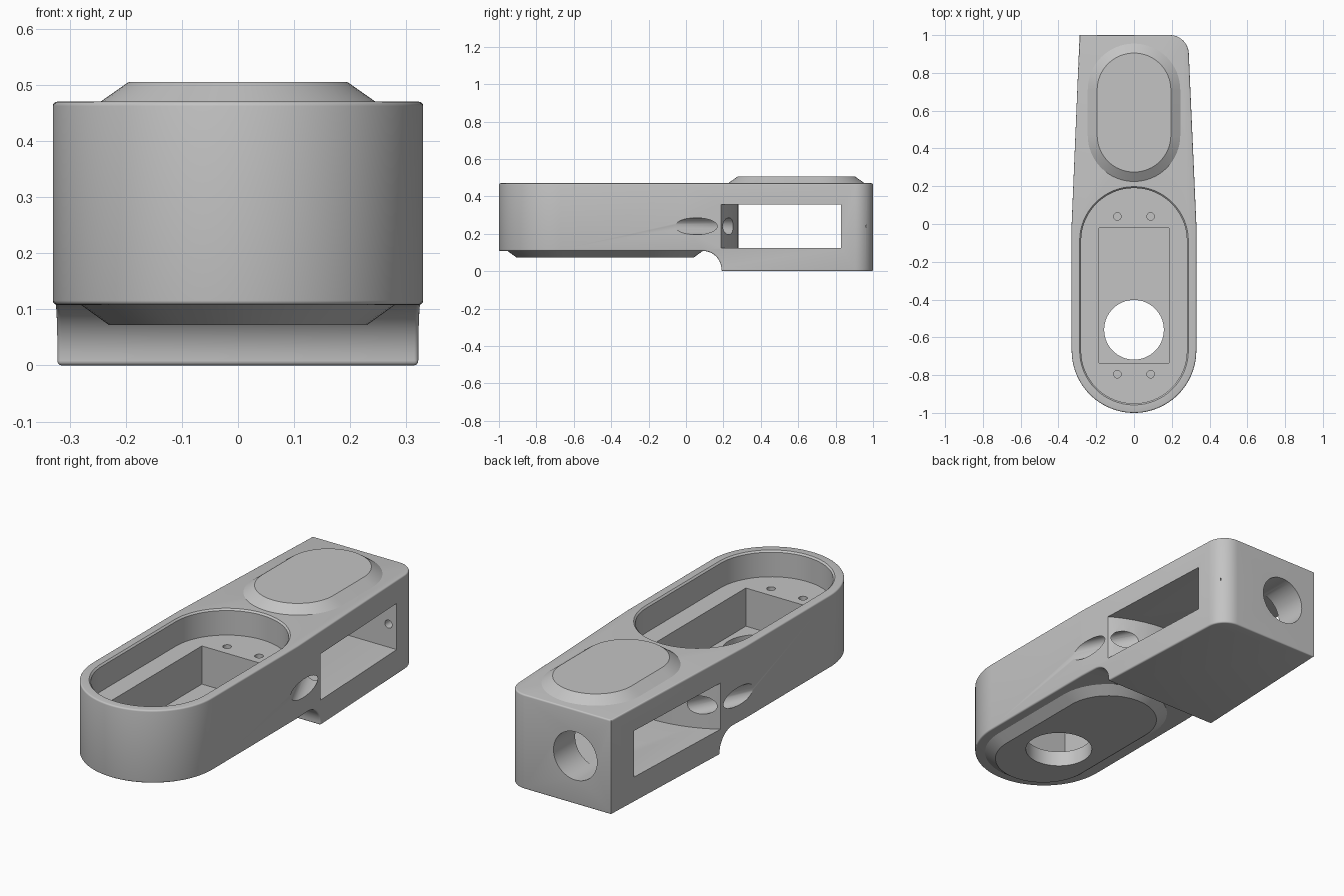
import bpy, bmesh
from math import pi, sin, cos, sqrt
from mathutils import Matrix, Vector

old = bpy.data.objects.get("Cube")
if old:
    bpy.data.objects.remove(old)

grey = bpy.data.materials.new("matte_grey")
grey.use_nodes = True
grey.diffuse_color = (0.55, 0.55, 0.55, 1)
grey.node_tree.nodes["Principled BSDF"].inputs["Base Color"].default_value = (0.55, 0.55, 0.55, 1)


def finish(name, bm):
    bmesh.ops.recalc_face_normals(bm, faces=bm.faces)
    mesh = bpy.data.meshes.new(name)
    bm.to_mesh(mesh)
    bm.free()
    mesh.materials.append(grey)
    ob = bpy.data.objects.new(name, mesh)
    bpy.context.collection.objects.link(ob)
    return ob


def arc(cx, cy, r, a0, a1, n):
    return [(cx + r * cos(a0 + (a1 - a0) * i / n), cy + r * sin(a0 + (a1 - a0) * i / n))
            for i in range(n + 1)]


def loft(name, rings):
    """Solid skinned through rings of equal point count."""
    bm = bmesh.new()
    loops = [[bm.verts.new(p) for p in ring] for ring in rings]
    n = len(loops[0])
    for a, b in zip(loops, loops[1:]):
        for i in range(n):
            j = (i + 1) % n
            bm.faces.new((a[i], a[j], b[j], b[i]))
    bm.faces.new(loops[0])
    bm.faces.new(loops[-1])
    return finish(name, bm)


def prism(name, outline, z0, z1):
    return loft(name, [[(x, y, z) for x, y in outline] for z in (z0, z1)])


def capsule(name, y0, y1, layers):
    """Stadium-shaped solid; layers are (radius, height)."""
    return loft(name, [[(x, y, z) for x, y in arc(0, y0, r, pi, 2 * pi, 32) + arc(0, y1, r, 0, pi, 32)]
                       for r, z in layers])


def rod(name, start, end, r, sides=32):
    a, b = Vector(start), Vector(end)
    turn = (b - a).to_track_quat('Z', 'Y').to_matrix().to_4x4()
    bm = bmesh.new()
    bmesh.ops.create_cone(bm, cap_ends=True, segments=sides, radius1=r, radius2=r,
                          depth=(b - a).length, matrix=Matrix.Translation((a + b) / 2) @ turn)
    return finish(name, bm)


def cut(ob, cutters):
    bpy.context.view_layer.objects.active = ob
    for c in cutters:
        mod = ob.modifiers.new("cut", 'BOOLEAN')
        mod.operation = 'DIFFERENCE'
        mod.solver = 'EXACT'
        mod.object = c
        bpy.ops.object.modifier_apply(modifier=mod.name)


def discard(cutters):
    for c in cutters:
        bpy.data.objects.remove(c)


# Housing: round front, tapered rear, one rounded rear corner
outline = (arc(0, -0.67, 0.33, pi, 2 * pi, 48) + [(0.33, 0)]
           + arc(0.19, 0.9, 0.1, 0.04, pi / 2, 12) + [(-0.288, 1), (-0.33, 0)])
housing = prism("housing", outline, 0, 0.47)

# Raised front underside, curving down to the rear block
side = [(-1.2, -0.1), (-1.2, 0.108)] + arc(0.09, 0.008, 0.1, pi / 2, 0, 10) + [(0.19, -0.1)]
underside = loft("underside_cutter", [[(x, y, z) for y, z in side] for x in (-0.6, 0.6)])
cut(housing, [underside])
discard([underside])

# Soften the outer edges, leaving the upright rear corner sharp
bm = bmesh.new()
bm.from_mesh(housing.data)
bmesh.ops.remove_doubles(bm, verts=bm.verts, dist=0.0005)
edges = [e for e in bm.edges if e.is_manifold and e.calc_face_angle_signed() > 0.7
         and not (abs(e.verts[0].co.z - e.verts[1].co.z) > 0.1 and e.verts[0].co.y > 0.9)]
bmesh.ops.bevel(bm, geom=edges, offset=0.014, offset_type='OFFSET', segments=4,
                profile=0.5, affect='EDGES', clamp_overlap=True)
bm.to_mesh(housing.data)
bm.free()

# Pads above the rear and below the front
top_pad = capsule("top_pad", 0.47, 0.71, [(0.245, 0.465), (0.245, 0.47), (0.195, 0.505)])
bottom_pad = capsule("bottom_pad", -0.675, -0.19, [(0.23, 0.072), (0.28, 0.108), (0.28, 0.113)])

# Top recess with softened rim, and the deep pocket inside it
cutters = [
    capsule("recess_cutter", -0.67, -0.09, [(0.28, 0.34), (0.28, 0.462), (0.294, 0.476), (0.294, 0.6)]),
    prism("pocket_cutter", [(-0.185, -0.735), (0.185, -0.735), (0.185, -0.02), (-0.185, -0.02)], 0.15, 0.4),
]

# Side window through the rear, with a bowed front wall
bow = [(x / 20, -0.334 + sqrt(0.614 ** 2 - (x / 20) ** 2)) for x in range(-10, 11)]
cutters.append(prism("window_cutter", bow + [(0.5, 0.83), (-0.5, 0.83)], 0.125, 0.355))

# Cable grooves and screw holes on both sides
for s in (-1, 1):
    cutters.append(rod("groove_cutter", (s * 0.40, -0.10, 0.24), (s * 0.20, 0.32, 0.24), 0.045))
    for y in (0.04, -0.795):
        cutters.append(rod("screw_cutter", (s * 0.088, y, 0.2), (s * 0.088, y, 0.4), 0.02, 20))

# Rear port and the small bore beside it
cutters.append(rod("port_cutter", (-0.09, 0.75, 0.24), (-0.09, 1.1, 0.24), 0.12, 48))
cutters.append(rod("bore_cutter", (0.248, 0.8, 0.24), (0.248, 0.965, 0.24), 0.02, 20))

# Round opening through floor and bottom pad
opening = rod("opening_cutter", (0, -0.56, 0), (0, -0.56, 0.25), 0.158, 64)
cut(housing, cutters + [opening])
cut(bottom_pad, [opening])
discard(cutters + [opening])

# Smooth curves, crisp edges
bpy.ops.object.select_all(action='DESELECT')
for ob in (housing, top_pad, bottom_pad):
    ob.select_set(True)
bpy.context.view_layer.objects.active = housing
bpy.ops.object.shade_smooth_by_angle(angle=pi / 6)
